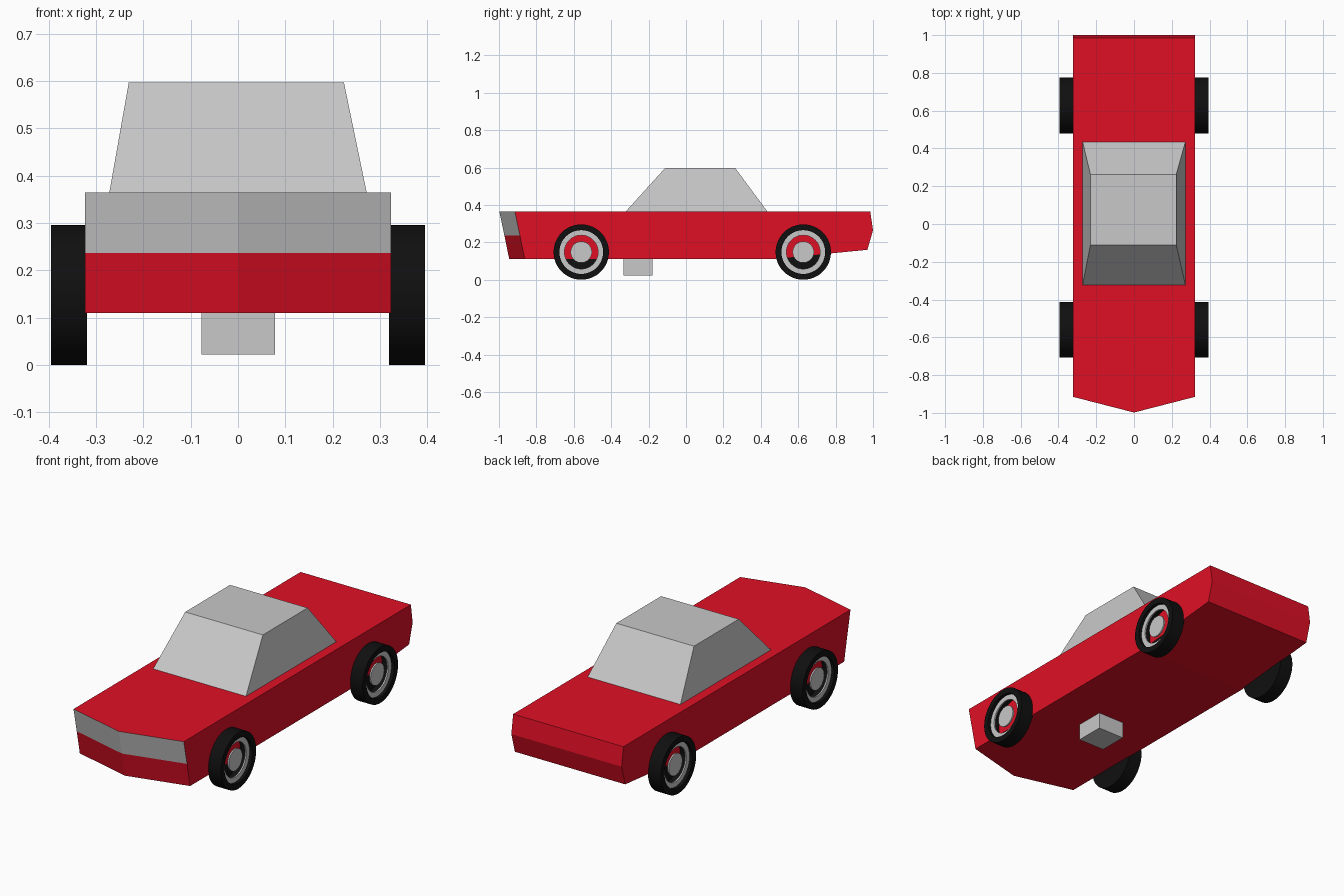
import bpy, bmesh
from math import tau
from mathutils import Vector

cube = bpy.data.objects.get("Cube")
if cube:
    bpy.data.objects.remove(cube, do_unlink=True)


def material(name, rgb):
    m = bpy.data.materials.new(name)
    m.use_nodes = True
    m.diffuse_color = (*rgb, 1)
    m.node_tree.nodes["Principled BSDF"].inputs["Base Color"].default_value = (*rgb, 1)
    return m


RED = material("red paint", (0.74, 0.005, 0.018))
GREY = material("light grey", (0.58, 0.58, 0.58))
BLACK = material("black rubber", (0.005, 0.005, 0.005))


def finish(name, bm, mats, smooth=False):
    bmesh.ops.recalc_face_normals(bm, faces=bm.faces)
    mesh = bpy.data.meshes.new(name)
    bm.to_mesh(mesh)
    bm.free()
    for m in mats:
        mesh.materials.append(m)
    ob = bpy.data.objects.new(name, mesh)
    bpy.context.collection.objects.link(ob)
    if smooth:
        bpy.ops.object.select_all(action='DESELECT')
        ob.select_set(True)
        bpy.context.view_layer.objects.active = ob
        bpy.ops.object.shade_smooth_by_angle(angle=0.6)
    return ob


def frustum(name, bottom, top, mat):
    """Tapered box; each end is (x0, x1, y0, y1, z)."""
    bm = bmesh.new()
    rings = []
    for x0, x1, y0, y1, z in (bottom, top):
        rings.append([bm.verts.new((x, y, z))
                      for x, y in ((x0, y0), (x1, y0), (x1, y1), (x0, y1))])
    for ring in rings:
        bm.faces.new(ring)
    for i in range(4):
        j = (i + 1) % 4
        bm.faces.new((rings[0][i], rings[0][j], rings[1][j], rings[1][i]))
    return finish(name, bm, [mat])


def lathe(name, profile, mat, side, y):
    """Spin an (x, radius) profile about the axle line."""
    centre = Vector((0, y, 0.148))
    bm = bmesh.new()
    vs = [bm.verts.new(centre + Vector((side * x, 0, r))) for x, r in profile]
    edges = [bm.edges.new(pair) for pair in zip(vs, vs[1:])]
    bmesh.ops.spin(bm, geom=vs + edges, cent=centre, axis=(1, 0, 0),
                   angle=tau, steps=48, use_duplicate=False)
    bmesh.ops.remove_doubles(bm, verts=bm.verts, dist=0.0001)
    return finish(name, bm, [mat], True)


# Body: side profile repeated over three columns, the middle one pushed forward
profile = [(-0.862, 0.11), (-0.888, 0.237), (-0.915, 0.365), (0.985, 0.365),
           (1.0, 0.265), (0.97, 0.16), (0.46, 0.11)]
bm = bmesh.new()
columns = []
for x, push in ((-0.323, 0), (0, 0.083), (0.323, 0)):
    columns.append([bm.verts.new((x, y - (push if y < -0.5 else 0), z))
                    for y, z in profile])
for a, b in zip(columns, columns[1:]):
    for i in range(len(profile)):
        j = (i + 1) % len(profile)
        face = bm.faces.new((a[i], a[j], b[j], b[i]))
        face.material_index = int(i == 1)  # grille band on the upper nose
bm.faces.new(columns[0])
bm.faces.new(columns[-1])
finish("body", bm, [RED, GREY])

# Cabin and underside box
frustum("cabin", (-0.272, 0.272, -0.322, 0.435, 0.365),
        (-0.231, 0.224, -0.112, 0.263, 0.597), GREY)
frustum("underside_box", (-0.077, 0.078, -0.335, -0.18, 0.022),
        (-0.077, 0.078, -0.335, -0.18, 0.115), GREY)

# Wheels: cup-shaped tyre, thin rim ring and hub disc
for end, y in (("front", -0.56), ("rear", 0.627)):
    for label, side in (("left", 1), ("right", -1)):
        tag = f"{end}_{label}"
        lathe(f"{tag}_tyre", [(0.319, 0), (0.319, 0.148), (0.395, 0.148),
              (0.395, 0.117), (0.3215, 0.117), (0.3215, 0)], BLACK, side, y)
        lathe(f"{tag}_rim", [(0.37, 0.117), (0.378, 0.117), (0.378, 0.09),
              (0.37, 0.09), (0.37, 0.117)], GREY, side, y)
        lathe(f"{tag}_hub", [(0.37, 0), (0.37, 0.057), (0.378, 0.057),
              (0.378, 0)], GREY, side, y)
